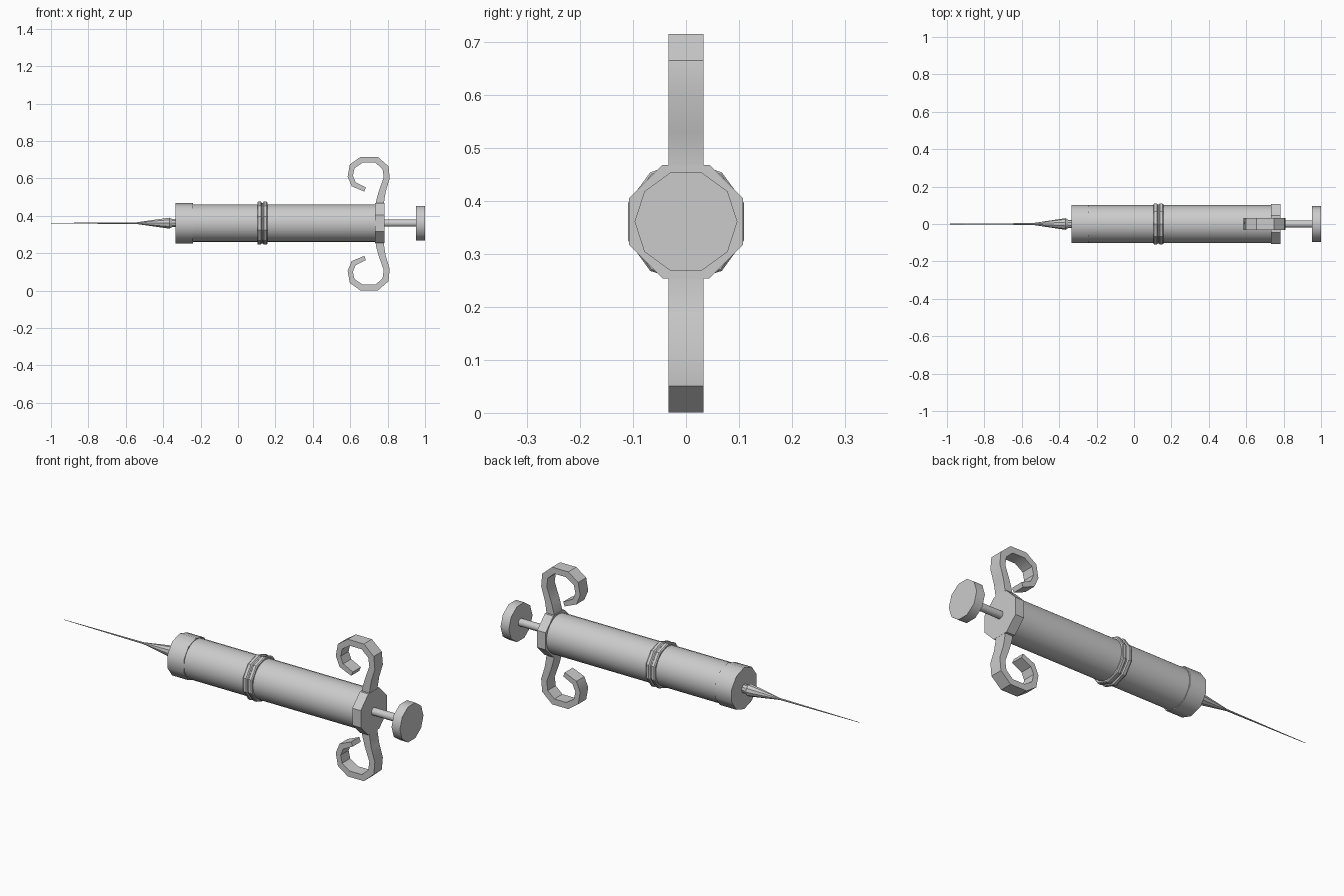
import bpy, bmesh
from math import sin, cos, pi, radians

if "Cube" in bpy.data.objects:
    bpy.data.objects.remove(bpy.data.objects["Cube"])

AXIS_Z = 0.361      # height of the barrel axis
MIRROR_Z = 0.358    # mirror height of the finger grips


def finish(name, bm, smooth):
    bmesh.ops.recalc_face_normals(bm, faces=bm.faces)
    me = bpy.data.meshes.new(name)
    bm.to_mesh(me)
    bm.free()
    ob = bpy.data.objects.new(name, me)
    bpy.context.collection.objects.link(ob)
    if smooth:
        bpy.ops.object.select_all(action='DESELECT')
        ob.select_set(True)
        bpy.context.view_layer.objects.active = ob
        bpy.ops.object.shade_smooth_by_angle(angle=radians(smooth))
    return ob


def turned(name, profile, sides, phase=0.0, smooth=0):
    """Solid turned around the x axis from (x, radius) pairs."""
    bm = bmesh.new()
    rings = [[bm.verts.new((x, r * cos(phase + 2 * pi * i / sides),
                            AXIS_Z + r * sin(phase + 2 * pi * i / sides)))
              for i in range(sides)] for x, r in profile]
    for a, b in zip(rings, rings[1:]):
        for i in range(sides):
            j = (i + 1) % sides
            bm.faces.new((a[i], a[j], b[j], b[i]))
    bm.faces.new(rings[0])
    bm.faces.new(rings[-1])
    return finish(name, bm, smooth)


def finger_grip(name, sign):
    """Curled strip: paired outer/inner outline points, extruded along y."""
    outer = [(.782, .44), (.781, .475), (.79, .53), (.811, .60), (.805, .665),
             (.748, .715), (.655, .715), (.598, .675), (.586, .61),
             (.608, .558), (.675, .53)]
    inner = [(.735, .44), (.737, .475), (.752, .53), (.779, .605), (.773, .65),
             (.735, .684), (.667, .684), (.623, .655), (.614, .615),
             (.629, .58), (.684, .552)]
    bm = bmesh.new()
    loops = []
    for (xo, zo), (xi, zi) in zip(outer, inner):
        loops.append([bm.verts.new((x, y, MIRROR_Z + sign * (z - MIRROR_Z)))
                      for x, y, z in ((xo, -.033, zo), (xo, .033, zo),
                                      (xi, .033, zi), (xi, -.033, zi))])
    for a, b in zip(loops, loops[1:]):
        for i in range(4):
            j = (i + 1) % 4
            bm.faces.new((a[i], a[j], b[j], b[i]))
    bm.faces.new(loops[0])
    bm.faces.new(loops[-1])
    return finish(name, bm, 35)


# Barrel and its front cap
turned("barrel", [(-.30, .101), (.775, .101)], 24, smooth=40)
turned("front_cap", [(-.335, .108), (-.24, .108)], 10, pi / 2, smooth=40)

# Double band around the middle
turned("middle_band", [(.103, .111), (.108, .115), (.122, .115), (.127, .109),
                       (.133, .109), (.138, .115), (.152, .115), (.157, .111)],
       10, pi / 2)

# Rear flange with the two curled finger grips
turned("rear_flange", [(.733, .116), (.782, .116)], 8, pi / 8)
finger_grip("upper_finger_grip", 1)
finger_grip("lower_finger_grip", -1)

# Plunger
turned("plunger_rod", [(.77, .02), (.96, .02)], 10, smooth=40)
turned("plunger_knob", [(.952, .097), (1.0, .097)], 10, smooth=40)

# Nozzle and needle
turned("nozzle", [(-.32, .022), (-.352, .022), (-.366, .031), (-.54, .005)], 10)
turned("needle", [(-.52, .005), (-1.0, .0012)], 8)
